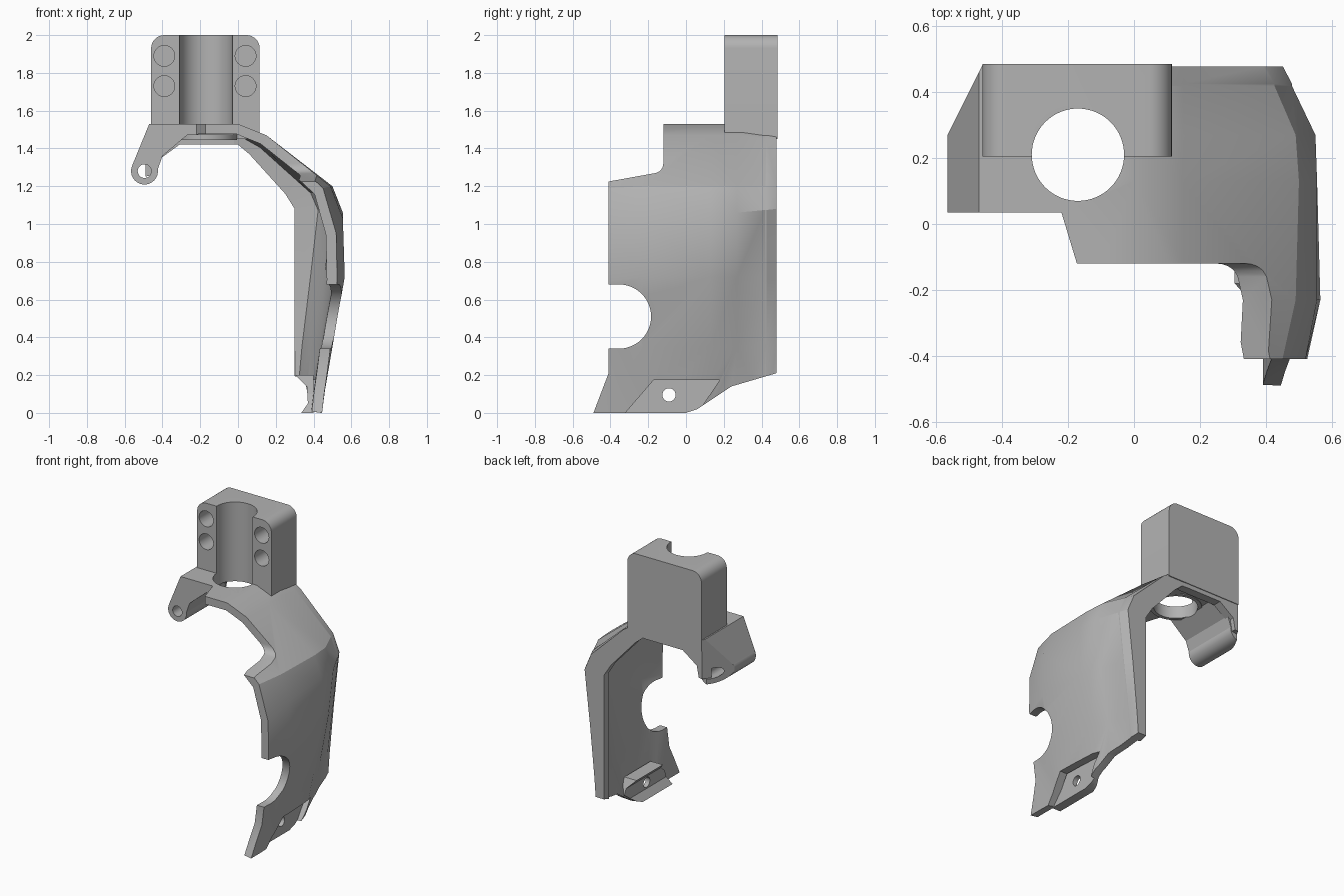
import bpy, bmesh
from math import cos, sin, radians
from mathutils import Vector

cube = bpy.data.objects.get("Cube")
if cube:
    bpy.data.objects.remove(cube, do_unlink=True)

GREY = (0.45, 0.45, 0.45, 1)
mat = bpy.data.materials.new("plain grey")
mat.use_nodes = True
mat.diffuse_color = GREY
mat.node_tree.nodes["Principled BSDF"].inputs["Base Color"].default_value = GREY


def loft(name, rings, cutter=False):
    """Closed solid through rings of 3D points."""
    bm = bmesh.new()
    loops = [[bm.verts.new(p) for p in ring] for ring in rings]
    n = len(loops[0])
    for a, b in zip(loops, loops[1:]):
        for i in range(n):
            j = (i + 1) % n
            bm.faces.new((a[i], a[j], b[j], b[i]))
    caps = [bm.faces.new(loops[0][::-1]), bm.faces.new(loops[-1])]
    if len(rings) > 2:
        bmesh.ops.triangulate(bm, faces=bm.faces[:])
    bmesh.ops.recalc_face_normals(bm, faces=bm.faces[:])
    me = bpy.data.meshes.new(name)
    bm.to_mesh(me)
    bm.free()
    ob = bpy.data.objects.new(name, me)
    bpy.context.collection.objects.link(ob)
    if cutter:
        ob.hide_render = True
    else:
        me.materials.append(mat)
    return ob


def place(axis, u, v, d):
    return {"x": (d, u, v), "y": (u, d, v), "z": (u, v, d)}[axis]


def prism(name, pts, axis, lo, hi, cutter=False):
    return loft(name, [[place(axis, u, v, d) for u, v in pts] for d in (lo, hi)], cutter)


def arc(u, v, r, start, end, steps):
    angles = [radians(start + (end - start) * i / steps) for i in range(steps + 1)]
    return [(u + r * cos(a), v + r * sin(a)) for a in angles]


def disc(u, v, r, steps=40):
    return arc(u, v, r, 0, 360, steps)[:-1]


def select(ob):
    bpy.ops.object.select_all(action="DESELECT")
    ob.select_set(True)
    bpy.context.view_layer.objects.active = ob


def boolean(ob, cutter, op="DIFFERENCE", keep=False):
    mod = ob.modifiers.new("cut", "BOOLEAN")
    mod.operation, mod.object, mod.solver = op, cutter, "EXACT"
    select(ob)
    bpy.ops.object.modifier_apply(modifier=mod.name)
    if not keep:
        bpy.data.objects.remove(cutter, do_unlink=True)


# Shared cutters
bore = prism("bore_cutter", disc(-0.17, 0.21, 0.14, 64), "z", 1, 3, True)
corner = prism("corner_cutter", [(-0.565, 0.27), (-0.455, 0.49), (-0.46, 0.8), (-0.9, 0.8), (-0.9, 0.27)],
               "z", 1, 1.9, True)
parts = []

# Clamp block with rounded top corners and blind screw holes
block = prism("clamp_block", [(-0.46, 1.45), (0.115, 1.45)] + arc(0.045, 1.93, 0.07, 0, 90, 8)
              + arc(-0.39, 1.93, 0.07, 90, 180, 8), "y", 0.205, 0.485)
boolean(block, bore, keep=True)
for x in (-0.39, 0.04):
    for z in (1.73, 1.89):
        boolean(block, prism("screw_cutter", disc(x, z, 0.055), "y", 0.1, 0.4, True))
parts.append(block)

# Curved guard: outer sections from front to back, from the crown down to the tip
crown = [(-0.3, 1.53), (0, 1.53), (0.15, 1.47)]
sections = {
    -0.52: crown + [(0.44, 1.19), (0.5, 0.95), (0.505, 0.7), (0.485, 0.35), (0.445, 0)],
    -0.41: crown + [(0.45, 1.19), (0.52, 0.95), (0.525, 0.7), (0.49, 0.35), (0.445, 0)],
    -0.23: crown + [(0.49, 1.2), (0.555, 1.03), (0.565, 0.72), (0.5, 0.35), (0.44, 0)],
    0.13: crown + [(0.5, 1.2), (0.555, 1.06), (0.555, 0.72), (0.49, 0.35), (0.42, 0)],
    0.27: crown + [(0.49, 1.2), (0.55, 1.06), (0.51, 0.72), (0.44, 0.35), (0.39, 0)],
    0.48: crown[:2] + [(0.15, 1.44), (0.4, 1.2), (0.45, 1.08), (0.41, 0.72), (0.375, 0.35), (0.35, 0)],
}
flange = [(-0.3, 1.42), (0, 1.42), (0.06, 1.37), (0.25, 1.16), (0.3, 1.08), (0.3, 0.72), (0.3, 0.35), (0.3, 0)]


def inset(pts, t):
    """Move an open profile inwards by the wall thickness."""
    out = []
    for i, p in enumerate(pts):
        d = Vector(pts[min(i + 1, len(pts) - 1)]) - Vector(pts[max(i - 1, 0)])
        d.normalize()
        out.append((p[0] + d.y * t, p[1] - d.x * t))
    return out


def ring(y, outer, inner):
    return [(x, y, z) for x, z in outer + inner[::-1]]


def mix(a, b, f):
    return [tuple(Vector(p).lerp(Vector(q), f)) for p, q in zip(a, b)]


WALL = 0.055
rings = [ring(y, s, inset(s, WALL)) for y, s in sections.items() if y < 0.4]
step = mix(sections[0.27], sections[0.48], 0.71)
rings += [ring(0.418, step, inset(step, WALL)), ring(0.425, step, flange),
          ring(0.48, sections[0.48], flange)]
guard = loft("curved_guard", rings)

# Trim the guard to its side outline, with the round notch in the front edge
outline = ([(-0.49, 0), (-0.41, 0.21), (-0.41, 0.34)] + arc(-0.355, 0.51, 0.17, -90, 90, 24)
           + [(-0.41, 0.68), (-0.41, 1.225), (-0.16, 1.27)] + arc(-0.17, 1.32, 0.05, -70, 0, 5)
           + [(-0.12, 1.6), (0.478, 1.6), (0.478, 0.21), (0.24, 0.14), (0.06, 0.02), (0, 0)])
boolean(guard, prism("outline_cutter", outline, "x", -1, 1, True), "INTERSECT")
boolean(guard, prism("front_cutter", [(-0.22, 0.035), (-0.17, -0.13), (-0.17, -0.6), (-0.8, -0.6), (-0.8, 0.035)],
                     "z", 1, 2, True))
boolean(guard, bore, keep=True)
pad = [(-0.33, -0.01), (-0.17, 0.175), (0.18, 0.175), (0.06, 0), (0, -0.01)]
boolean(guard, prism("recess_cutter", pad, "x", 0.4, 0.8, True))
parts.append(guard)

# Mounting boss behind the recess
boss = prism("mounting_boss", [(0.4, 0), (0.335, 0), (0.37, 0.05), (0.365, 0.14), (0.305, 0.2), (0.4, 0.2)],
             "y", -0.34, 0.16)
boss_side = [(-0.33, 0), (-0.29, 0.1), (-0.18, 0.2), (0.11, 0.2), (0.16, 0.1), (0.05, 0.02), (0, 0)]
boolean(boss, prism("boss_cutter", boss_side, "x", 0.1, 0.8, True), "INTERSECT")
for ob in (guard, boss):
    boolean(ob, prism("hole_cutter", disc(-0.09, 0.095, 0.035), "x", 0.1, 0.8, True))
parts.append(boss)

# Side arm, its thicker rear rib, the collar and the hinge tube
edge = [(-0.02, 1.53), (-0.47, 1.53), (-0.56, 1.31), (-0.5, 1.25), (-0.435, 1.26)]
arm = prism("side_arm", edge + [(-0.4, 1.36), (-0.27, 1.47), (-0.02, 1.47)], "y", 0.035, 0.45)
rib = prism("arm_rib", edge + [(-0.42, 1.34), (-0.31, 1.42), (-0.02, 1.42)], "y", 0.42, 0.48)
collar = prism("bore_collar", disc(-0.17, 0.21, 0.165, 64), "z", 1.445, 1.5)
tube = prism("hinge_tube", disc(-0.495, 1.28, 0.071), "y", 0.035, 0.45)
for ob in (arm, rib, tube):
    boolean(ob, corner, keep=True)
for ob in (arm, rib, collar):
    boolean(ob, bore, keep=True)
for ob in (arm, tube):
    boolean(ob, prism("pin_cutter", disc(-0.495, 1.28, 0.036), "y", -0.1, 0.7, True))
parts += [arm, rib, collar, tube]

for helper in (bore, corner):
    bpy.data.objects.remove(helper, do_unlink=True)
for ob in parts:
    select(ob)
    bpy.ops.object.shade_smooth_by_angle(angle=radians(25))
